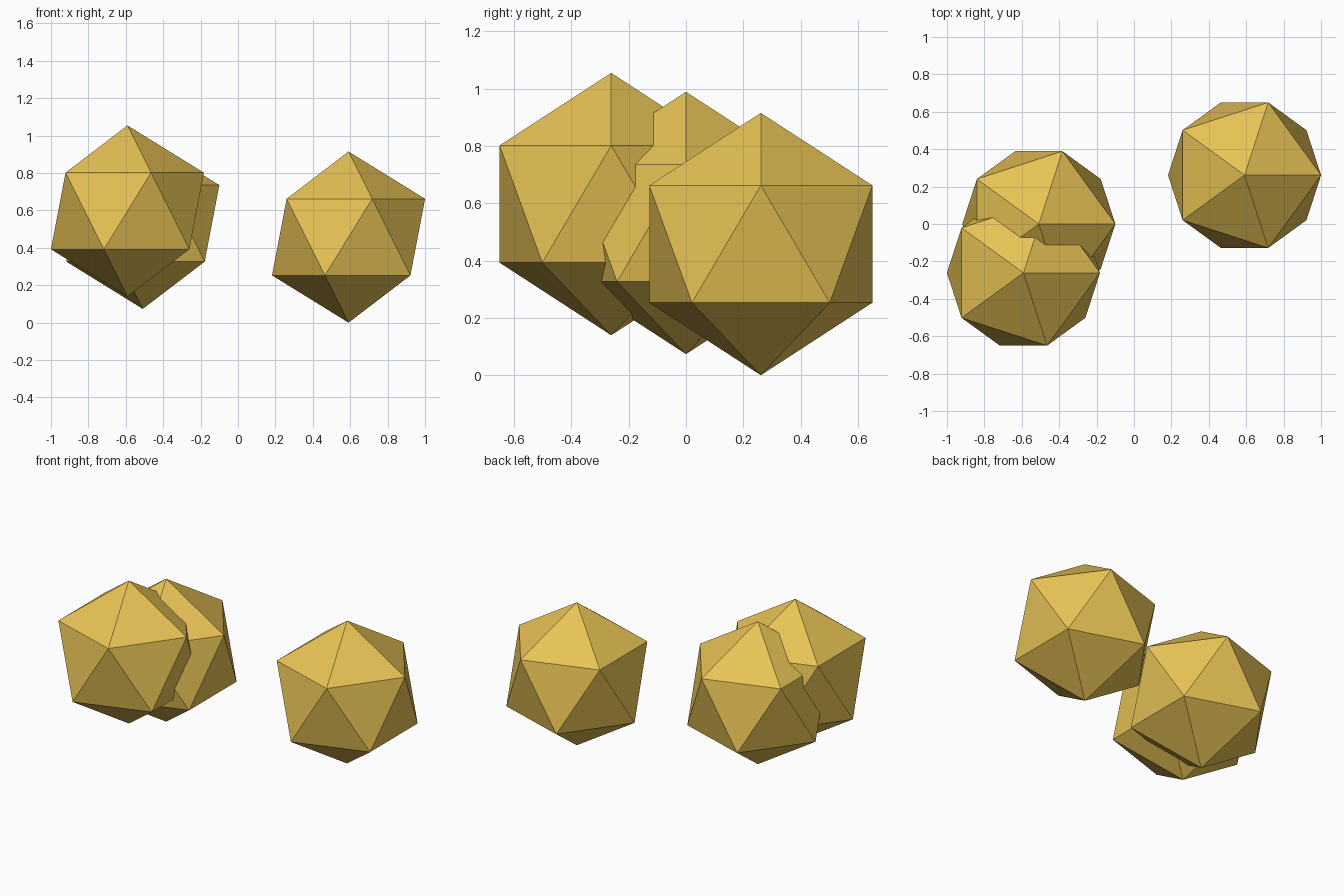
import bpy

if "Cube" in bpy.data.objects:
    bpy.data.objects.remove(bpy.data.objects["Cube"])

R = 0.4575

# Shared gold material
gold = bpy.data.materials.new("gold")
gold.diffuse_color = (0.80, 0.54, 0.09, 1)
gold.use_nodes = True
gold.node_tree.nodes["Principled BSDF"].inputs["Base Color"].default_value = gold.diffuse_color


def nugget(name, x, y, z):
    """Flat-faced 20-sided nugget centred at x, y, z."""
    bpy.ops.mesh.primitive_ico_sphere_add(subdivisions=1, radius=R, location=(x, y, z))
    ob = bpy.context.object
    ob.name = name
    ob.data.materials.append(gold)


# Two overlapping nuggets on the left, one standing alone on the right
nugget("front_left_nugget", -0.591, -0.261, 0.597)
nugget("rear_left_nugget", -0.509, 0.0, 0.531)
nugget("right_nugget", 0.591, 0.261, R)
